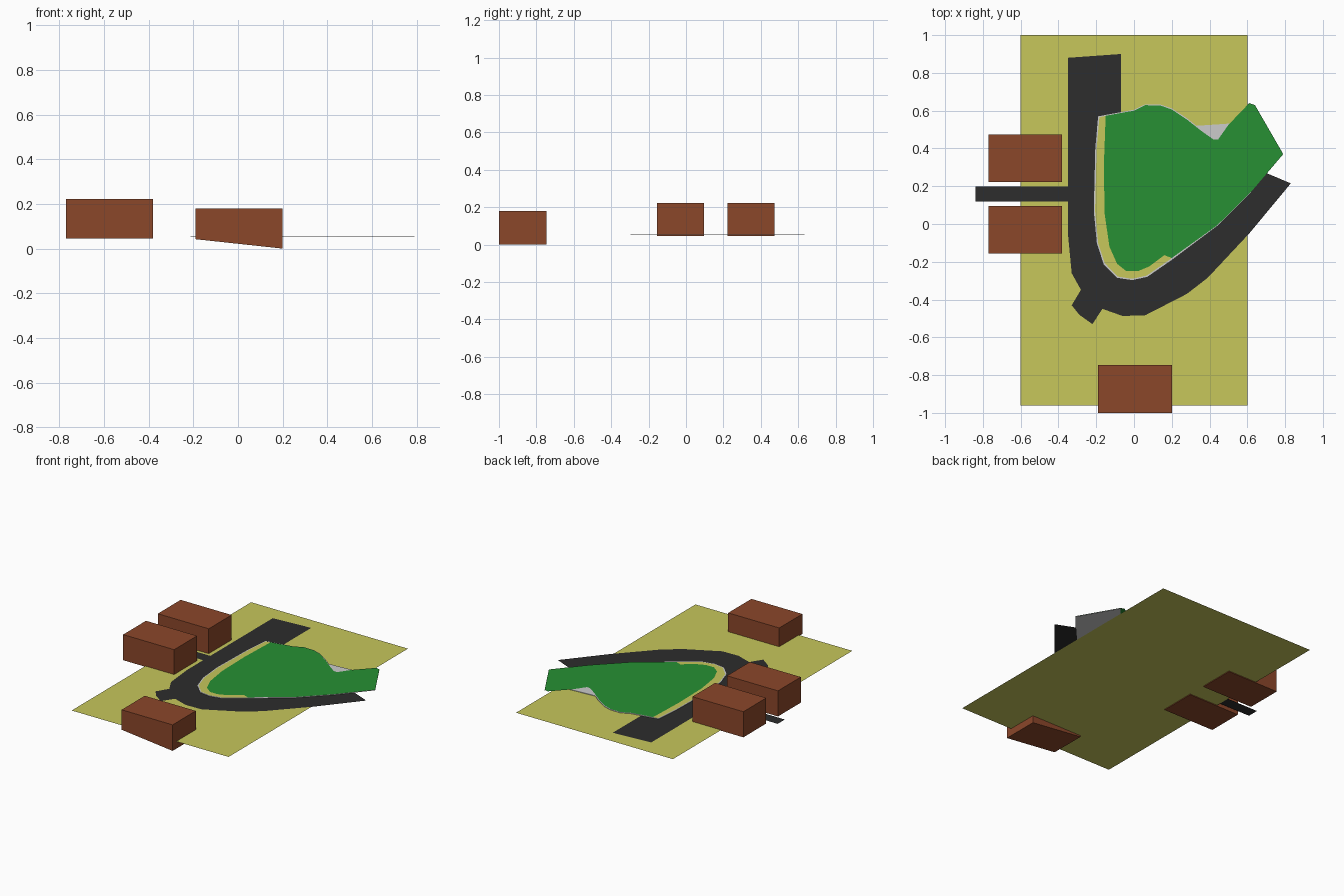
import bpy, bmesh


def material(name, rgb):
    m = bpy.data.materials.new(name)
    m.diffuse_color = (*rgb, 1)
    return m


OLIVE = material("dry_ground", (0.57, 0.57, 0.105))
GREEN = material("grass", (0.02, 0.28, 0.033))
BROWN = material("brick", (0.26, 0.063, 0.023))
TARMAC = material("tarmac", (0.026, 0.026, 0.026))


def finish(name, bm, mat):
    mesh = bpy.data.meshes.new(name)
    bm.to_mesh(mesh)
    bm.free()
    ob = bpy.data.objects.new(name, mesh)
    bpy.context.collection.objects.link(ob)
    if mat:
        mesh.materials.append(mat)
    return ob


def sheet(name, outline, z, mat=None, thick=0.0):
    """Flat outline, facing up, optionally given thickness downwards."""
    bm = bmesh.new()
    face = bm.faces.new([bm.verts.new((x, y, z)) for x, y in outline])
    face.normal_update()
    if face.normal.z < 0:
        face.normal_flip()
    bmesh.ops.triangulate(bm, faces=bm.faces[:])
    if thick:
        ext = bmesh.ops.extrude_face_region(bm, geom=bm.faces[:], use_keep_orig=True)
        for v in ext["geom"]:
            if isinstance(v, bmesh.types.BMVert):
                v.co.z -= thick
        bmesh.ops.recalc_face_normals(bm, faces=bm.faces[:])
    return finish(name, bm, mat)


def rect(x0, x1, y0, y1):
    return [(x0, y0), (x1, y0), (x1, y1), (x0, y1)]


def building(name, x0, x1, y0, y1, z_left, z_right, top):
    """Block whose underside may slope along x."""
    bm = bmesh.new()
    bmesh.ops.create_cube(bm, size=1)
    for v in bm.verts:
        right = v.co.x > 0
        base = z_right if right else z_left
        v.co = (x1 if right else x0, y1 if v.co.y > 0 else y0,
                top if v.co.z > 0 else base)
    return finish(name, bm, BROWN)


# Ground
sheet("ground", rect(-0.6, 0.6, -0.96, 1.0), 0.05, OLIVE)

# Main road, with its inner edge tucked under the park
sheet("main_road", [
    (-0.35, 0.88), (-0.35, -0.05), (-0.33, -0.26), (-0.28, -0.35),
    (-0.165, -0.45), (-0.06, -0.487), (0.06, -0.483), (0.28, -0.37),
    (0.39, -0.285), (0.61, -0.05), (0.83, 0.215), (0.70, 0.27),
    (0.6, 0.16), (0.44, 0.02), (0.2, -0.15), (0.07, -0.23),
    (-0.05, -0.22), (-0.12, -0.1), (-0.15, 0.1), (-0.07, 0.4),
    (-0.07, 0.90)], 0.0525, TARMAC)

# Side roads
sheet("side_road", rect(-0.84, -0.34, 0.12, 0.198), 0.052, TARMAC)
sheet("road_stub", [(-0.27, -0.33), (-0.33, -0.43), (-0.29, -0.48),
                    (-0.22, -0.53), (-0.155, -0.43)], 0.052, TARMAC)

# Park base with thin kerb edge
sheet("park_base", [
    (-0.19, 0.57), (-0.205, 0.4), (-0.213, 0.07), (-0.197, -0.1), (-0.16, -0.215),
    (-0.09, -0.285), (-0.01, -0.297), (0.07, -0.28), (0.2, -0.19),
    (0.44, -0.01), (0.62, 0.17), (0.79, 0.37), (0.64, 0.63),
    (0.555, 0.535), (0.33, 0.52), (0.28, 0.56), (0.2, 0.612),
    (0.14, 0.632), (0.06, 0.634), (0.0, 0.605)], 0.056, None, 0.003)

# Verge around the lawn
sheet("verge", [
    (-0.183, 0.566), (-0.198, 0.4), (-0.206, 0.07), (-0.19, -0.1), (-0.154, -0.208),
    (-0.087, -0.278), (-0.01, -0.29), (0.067, -0.273), (0.197, -0.183),
    (0.2, -0.1), (0.0, 0.0), (0.0, 0.598)], 0.0567, OLIVE)

# Lawn
sheet("lawn", [
    (-0.15, 0.573), (0.0, 0.6), (0.06, 0.629), (0.14, 0.627), (0.2, 0.606),
    (0.28, 0.553), (0.36, 0.49), (0.42, 0.448), (0.445, 0.447), (0.5, 0.525),
    (0.61, 0.64), (0.64, 0.63), (0.79, 0.37), (0.62, 0.17),
    (0.44, -0.007), (0.2, -0.18), (0.16, -0.165), (0.08, -0.225),
    (0.02, -0.25), (-0.04, -0.25), (-0.09, -0.21), (-0.13, -0.12),
    (-0.155, 0.05), (-0.16, 0.3)], 0.0574, GREEN)

# Buildings
building("west_building_south", -0.77, -0.38, -0.155, 0.095, 0.045, 0.045, 0.222)
building("west_building_north", -0.77, -0.38, 0.223, 0.473, 0.045, 0.045, 0.222)
building("south_building", -0.19, 0.20, -1.0, -0.747, 0.042, 0.0, 0.18)
